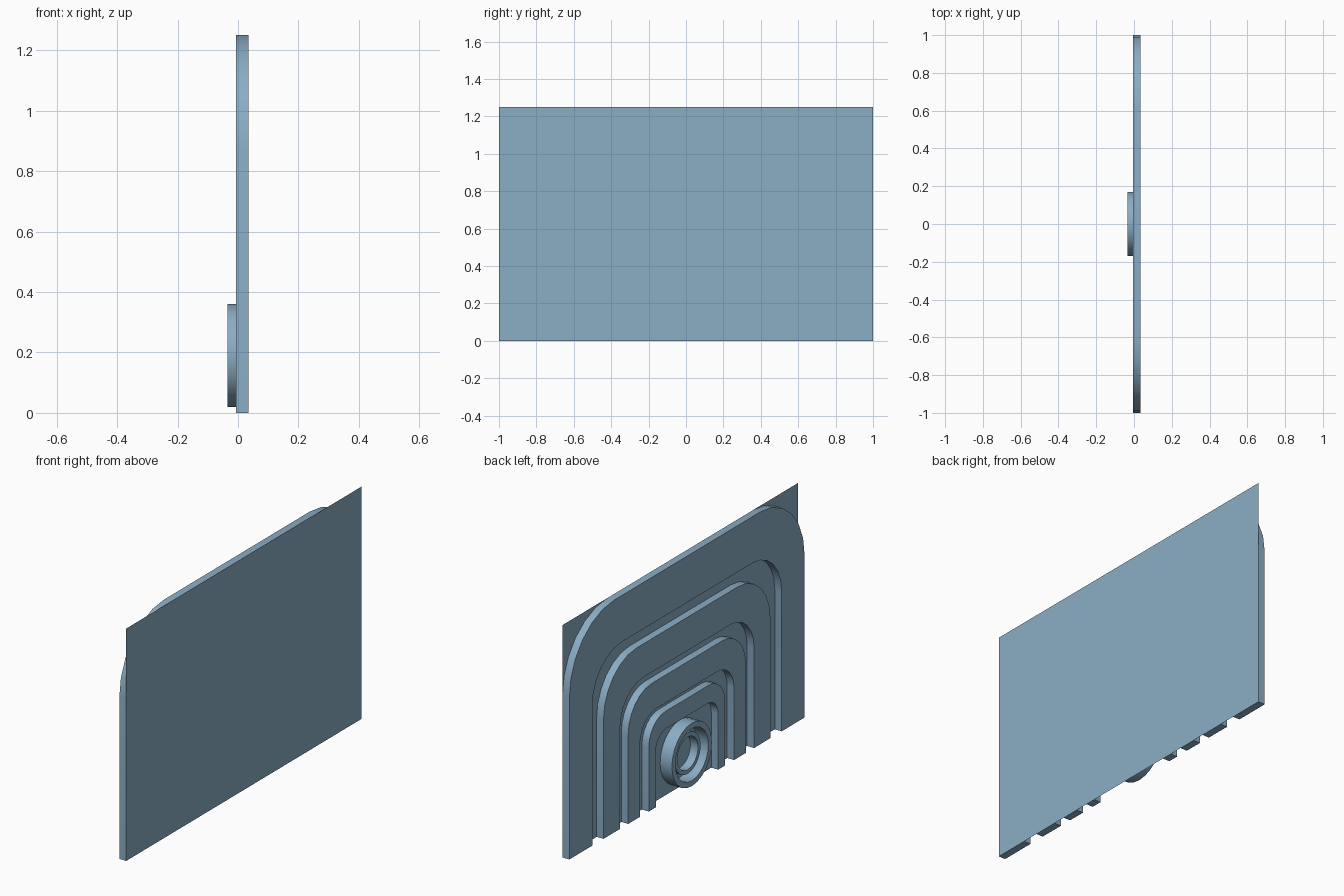
import bpy, bmesh, math

if "Cube" in bpy.data.objects:
    bpy.data.objects.remove(bpy.data.objects["Cube"])

BACK, FACE, RIM = 0.035, -0.006, -0.035   # depth levels along x
SEG = 6                                   # facets per rounded corner

# Blue-grey paint for every part
paint = bpy.data.materials.new("blue_grey")
paint.diffuse_color = (0.26, 0.42, 0.56, 1)
paint.use_nodes = True
paint.node_tree.nodes["Principled BSDF"].inputs["Base Color"].default_value = paint.diffuse_color


def make_object(name, bm):
    bmesh.ops.recalc_face_normals(bm, faces=bm.faces)
    mesh = bpy.data.meshes.new(name)
    bm.to_mesh(mesh)
    bm.free()
    mesh.materials.append(paint)
    obj = bpy.data.objects.new(name, mesh)
    bpy.context.collection.objects.link(obj)
    # Smooth along the curves, sharp at the rims
    bpy.ops.object.select_all(action='DESELECT')
    obj.select_set(True)
    bpy.context.view_layer.objects.active = obj
    bpy.ops.object.shade_smooth_by_angle(angle=math.radians(35))
    return obj


def arch_path(w, h, r):
    """Round-shouldered outline from the right foot to the left foot (y, z)."""
    arc = [(w - r + r * math.cos(a), h - r + r * math.sin(a))
           for a in (i * math.pi / 2 / SEG for i in range(SEG + 1))]
    half = [(w, 0)] + arc
    return half + [(-y, z) for y, z in reversed(half)]


def circle_path(r, zc, n=24):
    return [(r * math.cos(2 * math.pi * i / n), zc + r * math.sin(2 * math.pi * i / n))
            for i in range(n)]


def band(name, outer, inner, x0, x1, closed=False):
    """Solid band between two matching outlines, from depth x0 to x1."""
    bm = bmesh.new()
    rows = [[bm.verts.new((x, y, z)) for y, z in path]
            for path, x in ((outer, x0), (outer, x1), (inner, x1), (inner, x0))]
    n = len(outer)
    for i in range(n if closed else n - 1):
        j = (i + 1) % n
        for k in range(4):
            a, b = rows[k], rows[(k + 1) % 4]
            bm.faces.new((a[i], a[j], b[j], b[i]))
    if not closed:
        bm.faces.new([row[0] for row in rows])
        bm.faces.new([row[-1] for row in rows])
    return make_object(name, bm)


# Thin backing sheet
bm = bmesh.new()
bm.faces.new([bm.verts.new((BACK, y, z))
              for y, z in ((-1, 0), (1, 0), (1, 1.25), (-1, 1.25))])
make_object("backing_sheet", bm)

# Nested arches: (half width, height, corner radius) outside and inside
arches = [
    ((1.00, 1.25, 0.38), (0.805, 1.00, 0.25)),
    ((0.71, 0.92, 0.28), (0.57, 0.74, 0.20)),
    ((0.50, 0.68, 0.20), (0.40, 0.53, 0.14)),
    ((0.325, 0.485, 0.14), (0.265, 0.39, 0.09)),
]
for i, (o, n) in enumerate(arches):
    band(f"arch_{i + 1}", arch_path(*o), arch_path(*n), BACK, FACE)

# Round boss: tall rim with a lower ring inside
ZC = 0.19
band("boss_rim", circle_path(0.17, ZC), circle_path(0.14, ZC), BACK, RIM, True)
band("boss_inner_ring", circle_path(0.11, ZC), circle_path(0.088, ZC), BACK, -0.01, True)
